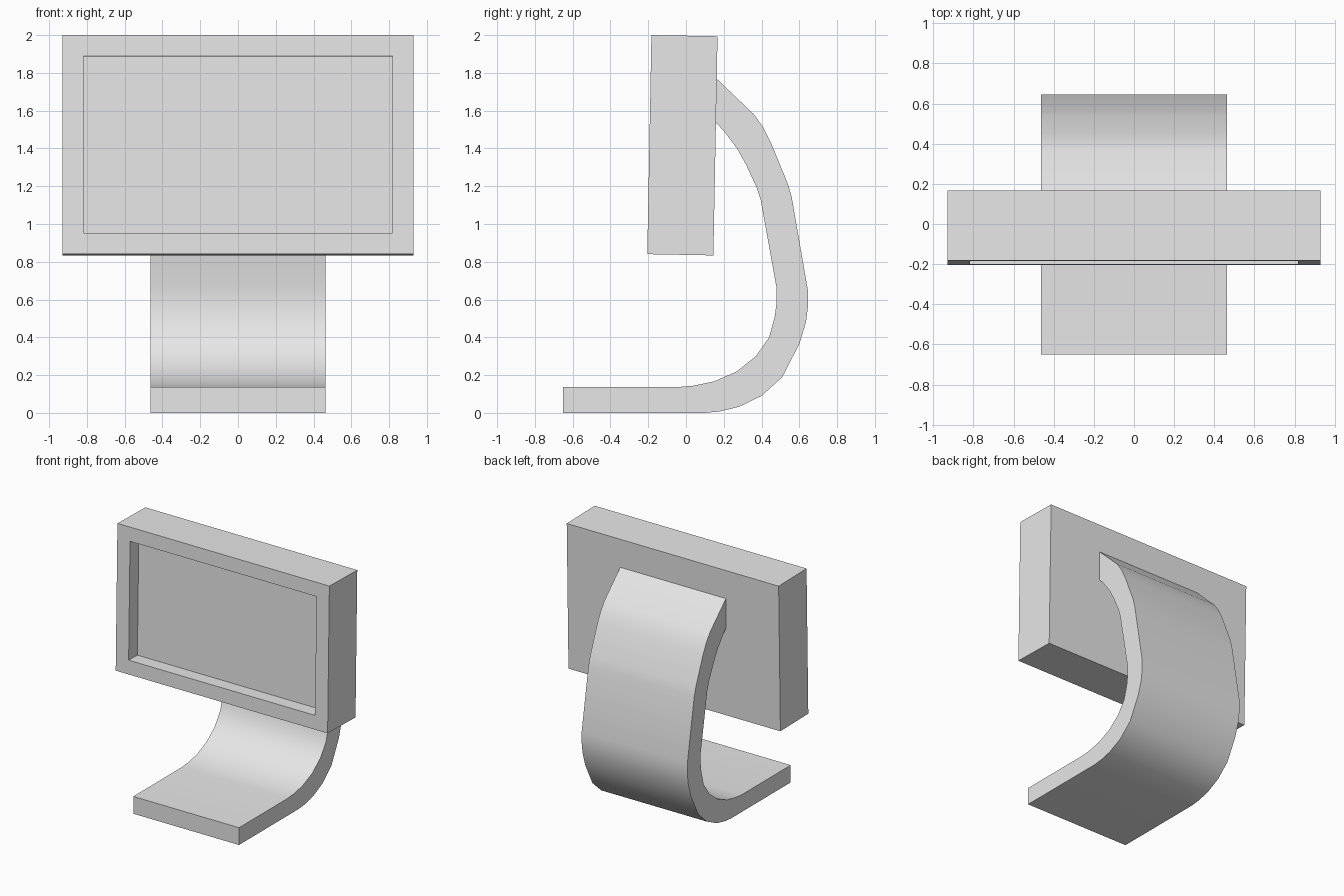
import bpy, bmesh
from math import radians, atan2
from mathutils import Matrix, Vector

cube = bpy.data.objects.get("Cube")
if cube:
    bpy.data.objects.remove(cube, do_unlink=True)

grey = bpy.data.materials.new("light grey")
grey.use_nodes = True
grey.diffuse_color = (0.8, 0.8, 0.8, 1)
grey.node_tree.nodes["Principled BSDF"].inputs["Base Color"].default_value = (0.8, 0.8, 0.8, 1)


def make_object(name, bm):
    bmesh.ops.recalc_face_normals(bm, faces=bm.faces)
    mesh = bpy.data.meshes.new(name)
    bm.to_mesh(mesh)
    bm.free()
    mesh.materials.append(grey)
    obj = bpy.data.objects.new(name, mesh)
    bpy.context.collection.objects.link(obj)
    return obj


# Screen housing: a box with a recessed display, leaning slightly back
WIDTH, DEPTH, HEIGHT = 1.86, 0.35, 1.16
BORDER, RECESS = 0.112, 0.11
bm = bmesh.new()
bmesh.ops.create_cube(bm, size=1)
bmesh.ops.scale(bm, vec=(WIDTH, DEPTH, HEIGHT), verts=bm.verts)
front = min(bm.faces, key=lambda f: f.calc_center_median().y)
bmesh.ops.inset_region(bm, faces=[front], thickness=BORDER, use_even_offset=True)
front_verts = list(front.verts)
extruded = bmesh.ops.extrude_discrete_faces(bm, faces=[front])["faces"][0]
bmesh.ops.translate(bm, vec=(0, RECESS, 0), verts=extruded.verts)
tilt = Matrix.Rotation(-atan2(0.022, HEIGHT), 4, 'X')
bmesh.ops.transform(bm, matrix=Matrix.Translation((0, -0.019, 1.417)) @ tilt, verts=bm.verts)
make_object("screen_housing", bm)

# Curved stand: a bent slab given by matching outer and inner profiles (y, z)
HALF = 0.464
outer = [(-0.65, 0), (0.1, 0), (0.18, 0.008), (0.28, 0.032), (0.4, 0.09), (0.51, 0.19),
         (0.6, 0.365), (0.635, 0.48), (0.645, 0.56), (0.645, 0.65), (0.56, 1.14),
         (0.54, 1.21), (0.45, 1.43), (0.41, 1.51), (0.36, 1.58), (0.13, 1.8)]
inner = [(-0.65, 0.137), (-0.04, 0.137), (0.04, 0.144), (0.15, 0.167), (0.27, 0.22),
         (0.37, 0.3), (0.44, 0.4), (0.47, 0.51), (0.48, 0.59), (0.478, 0.67), (0.395, 1.13),
         (0.375, 1.19), (0.32, 1.31), (0.27, 1.4), (0.21, 1.48), (0.13, 1.57)]
bm = bmesh.new()
rings = [[bm.verts.new((x, *p)) for x, p in ((-HALF, o), (HALF, o), (HALF, i), (-HALF, i))]
         for o, i in zip(outer, inner)]
for a, b in zip(rings, rings[1:]):
    for k in range(4):
        n = (k + 1) % 4
        bm.faces.new((a[k], a[n], b[n], b[k]))
bm.faces.new(rings[0])
bm.faces.new(rings[-1])
stand = make_object("curved_stand", bm)
bpy.ops.object.select_all(action='DESELECT')
stand.select_set(True)
bpy.context.view_layer.objects.active = stand
bpy.ops.object.shade_smooth_by_angle(angle=radians(35))
